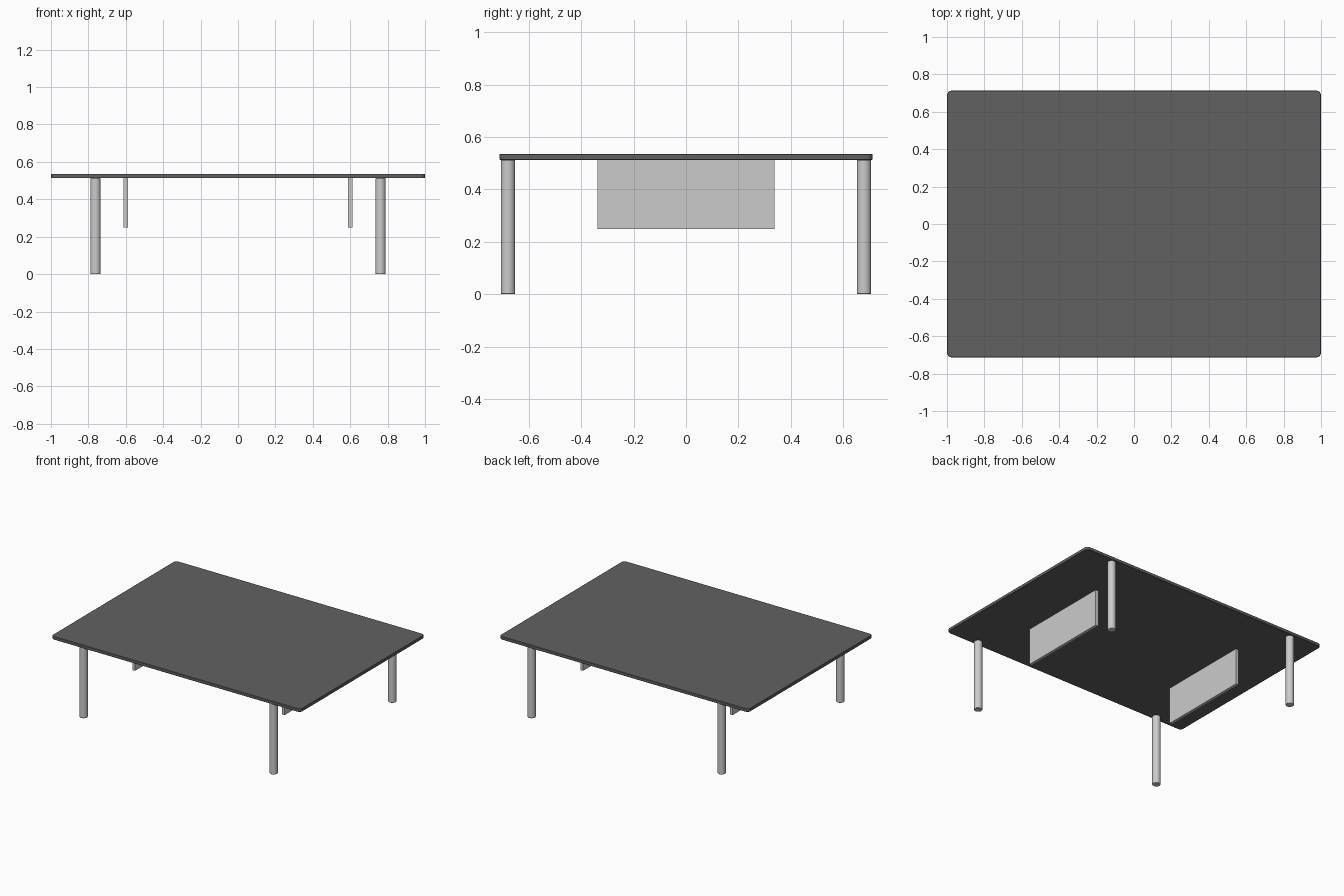
import bpy, math

if "Cube" in bpy.data.objects:
    bpy.data.objects.remove(bpy.data.objects["Cube"])

TOP_Z, UNDER_Z = 0.536, 0.513


def smooth(obj):
    bpy.ops.object.select_all(action='DESELECT')
    obj.select_set(True)
    bpy.context.view_layer.objects.active = obj
    bpy.ops.object.shade_smooth_by_angle(angle=math.radians(35))


def bevel(obj, width, segments):
    mod = obj.modifiers.new("edge", 'BEVEL')
    mod.width, mod.segments = width, segments
    mod.limit_method, mod.angle_limit = 'ANGLE', math.radians(40)


def rounded_outline(hx, hy, r, steps=6):
    pts = []
    for i, (sx, sy) in enumerate([(1, 1), (-1, 1), (-1, -1), (1, -1)]):
        for k in range(steps + 1):
            a = math.pi / 2 * (i + k / steps)
            pts.append((sx * (hx - r) + r * math.cos(a), sy * (hy - r) + r * math.sin(a)))
    return pts


# Table top: thin slab with rounded corners
outline = rounded_outline(1.0, 0.713, 0.025)
n = len(outline)
verts = [(x, y, z) for z in (UNDER_Z, TOP_Z) for x, y in outline]
faces = [tuple(reversed(range(n))), tuple(range(n, 2 * n))]
faces += [(i, (i + 1) % n, n + (i + 1) % n, n + i) for i in range(n)]
mesh = bpy.data.meshes.new("table_top")
mesh.from_pydata(verts, [], faces)
top = bpy.data.objects.new("table_top", mesh)
bpy.context.collection.objects.link(top)
dark = bpy.data.materials.new("dark_surface")
dark.diffuse_color = (0.12, 0.12, 0.12, 1)
dark.use_nodes = True
dark.node_tree.nodes["Principled BSDF"].inputs["Base Color"].default_value = dark.diffuse_color
mesh.materials.append(dark)
bevel(top, 0.002, 1)
smooth(top)

for sx, side in ((-1, "left"), (1, "right")):
    # Round legs near the corners
    for sy, end in ((-1, "front"), (1, "back")):
        bpy.ops.mesh.primitive_cylinder_add(vertices=32, radius=0.0275, depth=UNDER_Z,
                                            location=(sx * 0.762, sy * 0.68, UNDER_Z / 2))
        leg = bpy.context.object
        leg.name = f"{end}_{side}_leg"
        bevel(leg, 0.003, 2)
        smooth(leg)

    # Hanging panels under the top
    low = 0.248
    bpy.ops.mesh.primitive_cube_add(size=1, location=(sx * 0.6, 0, (low + UNDER_Z) / 2))
    panel = bpy.context.object
    panel.name = f"{side}_panel"
    panel.scale = (0.022, 0.676, UNDER_Z - low)
